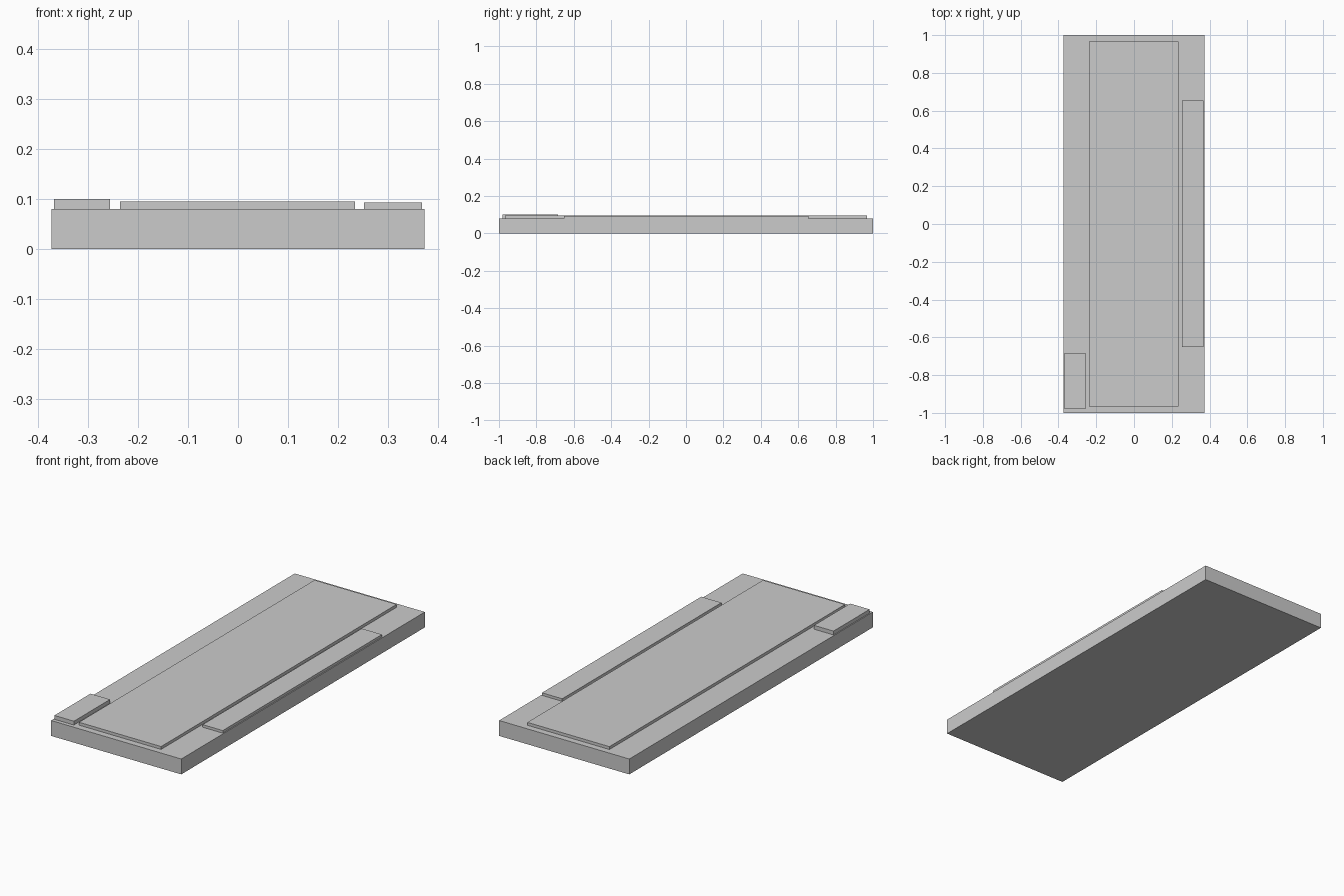
import bpy
import bmesh
from mathutils import Vector

if "Cube" in bpy.data.objects:
    bpy.data.objects.remove(bpy.data.objects["Cube"])


def box(name, lo, hi):
    """Axis-aligned box between two corners."""
    lo, hi = Vector(lo), Vector(hi)
    bm = bmesh.new()
    bmesh.ops.create_cube(bm, size=1)
    bmesh.ops.scale(bm, vec=hi - lo, verts=bm.verts)
    bmesh.ops.translate(bm, vec=(lo + hi) / 2, verts=bm.verts)
    mesh = bpy.data.meshes.new(name)
    bm.to_mesh(mesh)
    bm.free()
    obj = bpy.data.objects.new(name, mesh)
    bpy.context.collection.objects.link(obj)
    return obj


TOP = 0.08  # upper surface of the base slab

# Base slab
box("base_slab", (-0.374, -1, 0), (0.374, 1, TOP))
# Large raised centre panel
box("centre_panel", (-0.237, -0.967, TOP), (0.235, 0.967, 0.095))
# Long strip along the right edge
box("right_strip", (0.253, -0.652, TOP), (0.369, 0.655, 0.0935))
# Short pad at the front left corner
box("corner_pad", (-0.369, -0.98, TOP), (-0.257, -0.684, 0.10))
